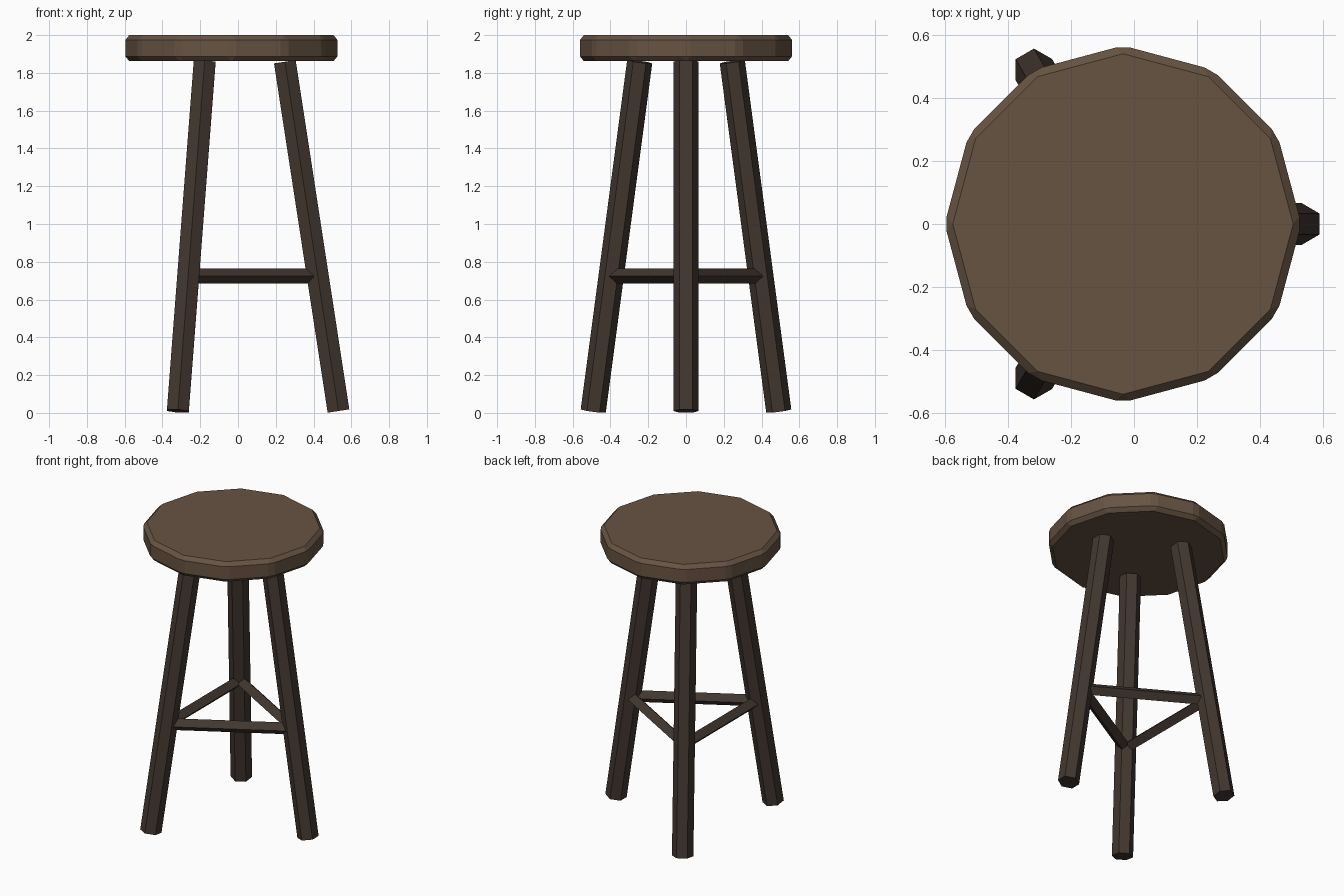
import bpy, bmesh
from math import cos, sin, radians
from mathutils import Matrix, Vector

if "Cube" in bpy.data.objects:
    bpy.data.objects.remove(bpy.data.objects["Cube"])

CX = -0.035  # stool axis


def material(name, rgb):
    m = bpy.data.materials.new(name)
    m.diffuse_color = (*rgb, 1)
    m.use_nodes = True
    m.node_tree.nodes["Principled BSDF"].inputs["Base Color"].default_value = m.diffuse_color
    return m


seat_wood = material("seat_wood", (0.135, 0.088, 0.055))
leg_wood = material("leg_wood", (0.055, 0.038, 0.029))


def bar(name, a, b, radius, sides, corner_dir, mat):
    """Straight prism from a to b with one corner pointing along corner_dir."""
    z = (b - a).normalized()
    x = corner_dir.cross(z).normalized()
    y = z.cross(x)
    rot = Matrix((x, y, z)).transposed().to_4x4()
    bm = bmesh.new()
    bmesh.ops.create_cone(bm, cap_ends=True, segments=sides, radius1=radius,
                          radius2=radius, depth=(b - a).length,
                          matrix=Matrix.Translation((a + b) / 2) @ rot)
    mesh = bpy.data.meshes.new(name)
    bm.to_mesh(mesh)
    bm.free()
    mesh.materials.append(mat)
    ob = bpy.data.objects.new(name, mesh)
    bpy.context.collection.objects.link(ob)
    return ob


def polar(r, deg, z):
    return Vector((CX + r * cos(radians(deg)), r * sin(radians(deg)), z))


# Seat: twelve-sided disc with every edge chamfered
seat = bar("seat", Vector((CX, 0, 1.862)), Vector((CX, 0, 2.0)), 0.567, 12,
           Vector((0, 1, 0)), seat_wood)
bevel = seat.modifiers.new("chamfer", 'BEVEL')
bevel.width = 0.025
bevel.segments = 1
bevel.limit_method = 'ANGLE'
bevel.angle_limit = radians(20)

# Splayed hexagonal legs and the diamond-section rails between them
names = ("right", "back", "front")
rails = ("back_right", "left", "front_right")
for i in range(3):
    ang = 120 * i
    tangent = Vector((-sin(radians(ang)), cos(radians(ang)), 0))
    bar(names[i] + "_leg", polar(0.567, ang, 0.01), polar(0.283, ang, 1.859),
        0.067, 6, tangent, leg_wood)
    bar(rails[i] + "_rail", polar(0.457, ang, 0.724), polar(0.457, ang + 120, 0.724),
        0.04, 4, Vector((0, 0, 1)), leg_wood)
